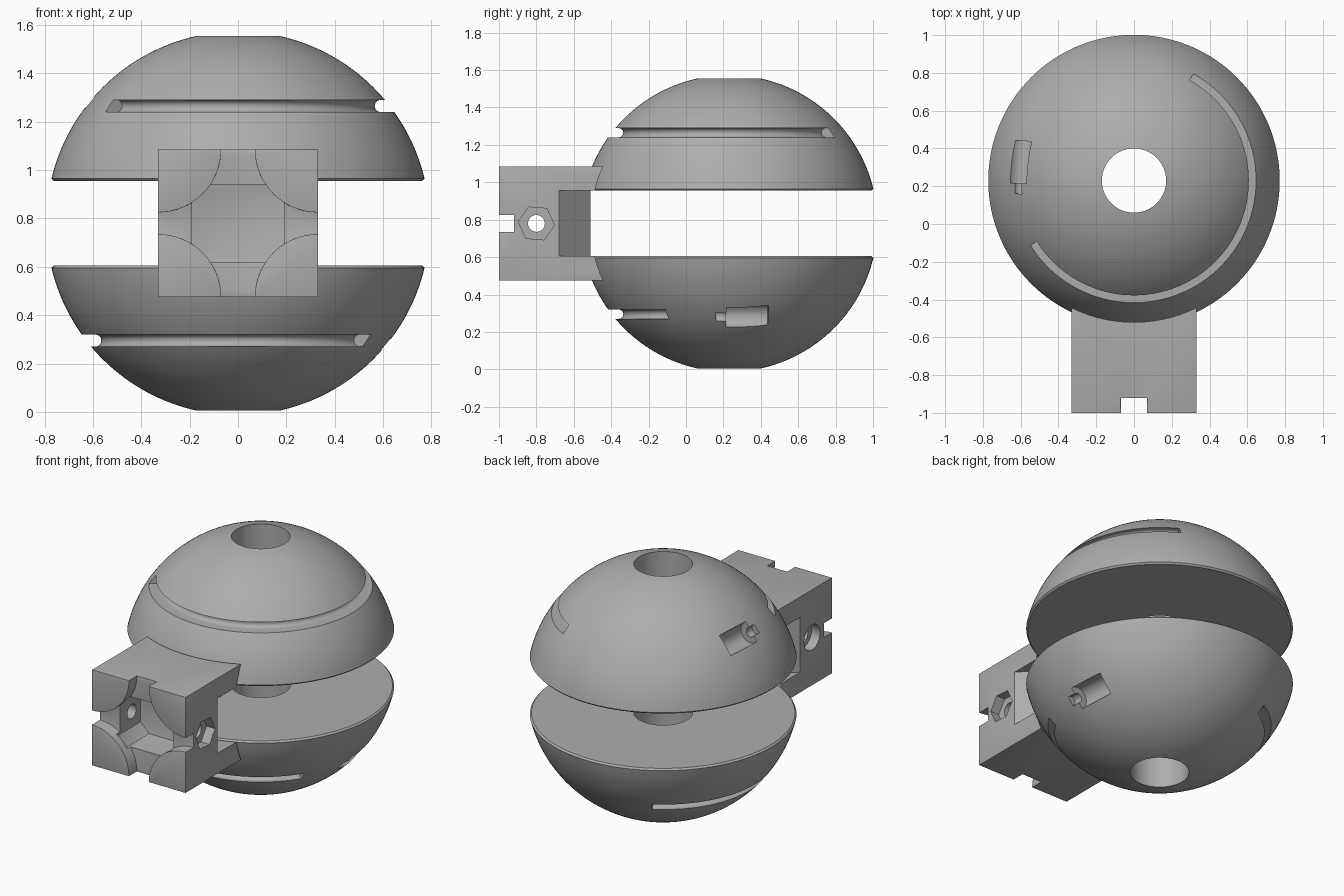
import bpy, bmesh, math
from math import cos, sin, pi, radians
from mathutils import Matrix, Vector

if "Cube" in bpy.data.objects:
    bpy.data.objects.remove(bpy.data.objects["Cube"], do_unlink=True)

CY, CZ, R = 0.23, 0.78, 0.7934      # centre and radius of the split ball
HOLE = 0.17

grey = bpy.data.materials.new("plain_grey")
grey.use_nodes = True
grey.diffuse_color = (0.42, 0.42, 0.42, 1)
grey.node_tree.nodes["Principled BSDF"].inputs["Base Color"].default_value = (0.42, 0.42, 0.42, 1)


def finish(name, bm):
    bmesh.ops.recalc_face_normals(bm, faces=bm.faces)
    me = bpy.data.meshes.new(name)
    bm.to_mesh(me)
    bm.free()
    me.materials.append(grey)
    ob = bpy.data.objects.new(name, me)
    bpy.context.collection.objects.link(ob)
    return ob


def sweep(name, profile, a0=0, a1=360, steps=128):
    """Turn a closed (radius, z) profile around the ball axis."""
    bm = bmesh.new()
    full = a1 - a0 == 360
    rings = []
    for i in range(steps if full else steps + 1):
        a = radians(a0 + (a1 - a0) * i / steps)
        rings.append([bm.verts.new((r * cos(a), CY + r * sin(a), z)) for r, z in profile])
    n = len(profile)
    for i in range(steps):
        p, q = rings[i], rings[(i + 1) % len(rings)]
        for j in range(n):
            k = (j + 1) % n
            bm.faces.new((p[j], q[j], q[k], p[k]))
    if not full:
        bm.faces.new(rings[0])
        bm.faces.new(rings[-1])
    return finish(name, bm)


def prism(name, pts, lo, hi, axis):
    """Extrude an outline along an axis; pts hold the other two coordinates."""
    bm = bmesh.new()

    def place(p, d):
        c = list(p)
        c.insert("xyz".index(axis), d)
        return bm.verts.new(c)
    a = [place(p, lo) for p in pts]
    b = [place(p, hi) for p in pts]
    bm.faces.new(a)
    bm.faces.new(b)
    for i in range(len(pts)):
        j = (i + 1) % len(pts)
        bm.faces.new((a[i], a[j], b[j], b[i]))
    return finish(name, bm)


def rect(u0, u1, v0, v1):
    return [(u0, v0), (u1, v0), (u1, v1), (u0, v1)]


def ngon(u, v, r, n, turn=0.0):
    return [(u + r * cos(turn + 2 * pi * i / n), v + r * sin(turn + 2 * pi * i / n)) for i in range(n)]


def apply(ob, mod):
    bpy.context.view_layer.objects.active = ob
    bpy.ops.object.modifier_apply(modifier=mod.name)


def cut(ob, *cutters):
    for c in cutters:
        m = ob.modifiers.new("cut", "BOOLEAN")
        m.operation, m.solver, m.object = "DIFFERENCE", "EXACT", c
        apply(ob, m)
        bpy.data.objects.remove(c, do_unlink=True)


def bevel(ob, width):
    m = ob.modifiers.new("round", "BEVEL")
    m.width, m.segments, m.limit_method, m.angle_limit = width, 3, "ANGLE", radians(40)
    apply(ob, m)


def smooth(ob):
    for o in bpy.context.selected_objects:
        o.select_set(False)
    ob.select_set(True)
    bpy.context.view_layer.objects.active = ob
    bpy.ops.object.shade_smooth_by_angle(angle=radians(30))


# Upper dome: spherical shell profile with a central bore
a0, a1 = math.asin(0.185 / R), math.acos(HOLE / R)
arc = [(R * cos(a0 + (a1 - a0) * i / 32), CZ + R * sin(a0 + (a1 - a0) * i / 32)) for i in range(33)]
upper = sweep("upper_dome", [(HOLE, 0.955), (0.762, 0.955)] + arc)

# Round-bottomed slot running part way around
slot = [(0.8, 1.24)] + [(0.59 - 0.025 * cos(t), 1.265 + 0.025 * sin(t))
                        for t in [-pi / 2 + pi * i / 8 for i in range(9)]] + [(0.8, 1.29)]
cut(upper, sweep("slot_cutter", slot, -148, 61, 96))

# Screw pocket with a small bore in its end
px, pz = -0.605, 1.275
for name, r, lo, hi in (("pocket", 0.068, 0.215, 0.44), ("bore", 0.03, 0.16, 0.25)):
    c = prism(name + "_cutter", ngon(px, pz, r, 32), lo, hi, "y")
    pivot = Vector((px, 0.21, pz))
    c.data.transform(Matrix.Translation(pivot) @ Matrix.Rotation(-0.06, 4, "Z") @ Matrix.Translation(-pivot))
    cut(upper, c)

# Lower dome: the same part turned half a turn about the front-back axis
lower = upper.copy()
lower.data = upper.data.copy()
lower.name = "lower_dome"
bpy.context.collection.objects.link(lower)
lower.data.transform(Matrix.Translation((0, 0, 2 * CZ)) @ Matrix.Rotation(pi, 4, "Y"))

# Bracket block
W, H, Q = 0.33, 0.305, 0.26
block = prism("bracket_block", rect(-W, W, CZ - H, CZ + H), -1.0, -0.35, "y")

# Cross-shaped front recess left between four quarter-round corners
cross = []
E = 0.1
for k, (sx, sz) in enumerate(((1, 1), (-1, 1), (-1, -1), (1, -1))):
    quarter = [(W - Q * cos(t), H - Q * sin(t)) for t in [pi / 2 * i / 16 for i in range(17)]]
    quarter = [(W - Q, H + E)] + quarter + [(W + E, H - Q)]
    if k % 2 == 0:
        quarter.reverse()
    cross += [(sx * x, CZ + sz * z) for x, z in quarter]
cut(block, prism("cross_cutter", cross, -1.1, -0.92, "y"))

# Deep octagonal cavity
u, v, c = 0.19, 0.16, 0.06
half = [(u, -v + c), (u, v - c), (u - c, v), (-u + c, v)]
octagon = [(x, CZ + z) for x, z in half + [(-x, -z) for x, z in half]]
cut(block, prism("cavity_cutter", octagon, -0.95, -0.71, "y"))
bevel(block, 0.016)

# Open gap between the two rear arms, and the seat that hugs the ball
cut(block, prism("gap_cutter", rect(-0.68, 0, 0.605, 0.955), -0.5, 0.5, "x"))
bm = bmesh.new()
bmesh.ops.create_uvsphere(bm, u_segments=96, v_segments=48, radius=0.81,
                          matrix=Matrix.Translation((0, CY, CZ)))
cut(block, finish("seat_cutter", bm))

# Cross bolt hole, hex nut pocket on one side and round head pocket on the other
cut(block,
    prism("bolt_cutter", ngon(-0.8, CZ, 0.045, 32), -0.5, 0.5, "x"),
    prism("nut_cutter", ngon(-0.8, CZ, 0.097, 6, -0.08), 0.27, 0.5, "x"),
    prism("head_cutter", ngon(-0.8, CZ, 0.08, 32), -0.5, -0.27, "x"))

# Tapered stem between the arms
stem = prism("bracket_stem", [(-W, -0.69), (W, -0.69), (W, -0.68), (0.16, -0.51),
                              (-0.16, -0.51), (-W, -0.68)], 0.6, 0.96, "z")

for ob in (upper, lower, block, stem):
    smooth(ob)
